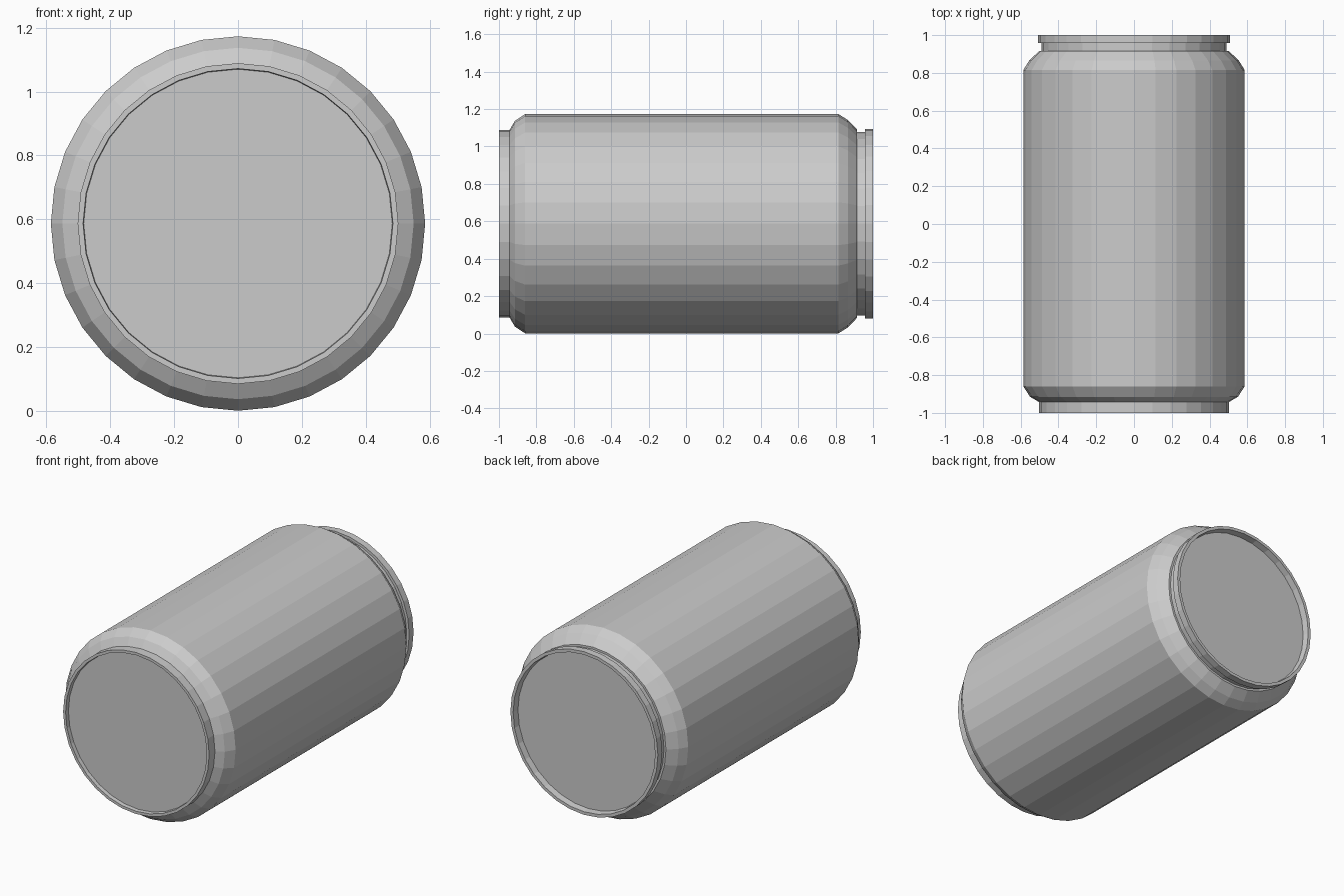
import bpy, bmesh
from math import sin, cos, pi

if "Cube" in bpy.data.objects:
    bpy.data.objects.remove(bpy.data.objects["Cube"])

SIDES = 32
CENTRE_Z = 0.587


def lathe(name, profile):
    """Revolve (y, radius) points about the lying can's axis; cap both ends."""
    bm = bmesh.new()
    rings = []
    for y, r in profile:
        rings.append([bm.verts.new((r * sin(2 * pi * i / SIDES), y,
                                    CENTRE_Z + r * cos(2 * pi * i / SIDES)))
                      for i in range(SIDES)])
    for a, b in zip(rings, rings[1:]):
        for i in range(SIDES):
            j = (i + 1) % SIDES
            bm.faces.new((a[i], a[j], b[j], b[i]))
    bm.faces.new(rings[0])
    bm.faces.new(rings[-1])
    bmesh.ops.recalc_face_normals(bm, faces=bm.faces)
    mesh = bpy.data.meshes.new(name)
    bm.to_mesh(mesh)
    bm.free()
    obj = bpy.data.objects.new(name, mesh)
    bpy.context.collection.objects.link(obj)
    return obj


# One closed skin: recessed base, foot ring, body, shoulders, neck, rim, recessed lid
lathe("drink_can", [
    (-0.975, 0.483), (-1.0, 0.485), (-1.0, 0.502),     # base and foot ring
    (-0.943, 0.502), (-0.915, 0.55), (-0.86, 0.586),   # lower shoulder
    (0.815, 0.586), (0.865, 0.555), (0.915, 0.503),    # body, upper shoulder
    (0.915, 0.490), (0.957, 0.490),                    # neck
    (0.957, 0.507), (1.0, 0.507),                      # rim
    (1.0, 0.488), (0.96, 0.483),                       # lid
])
